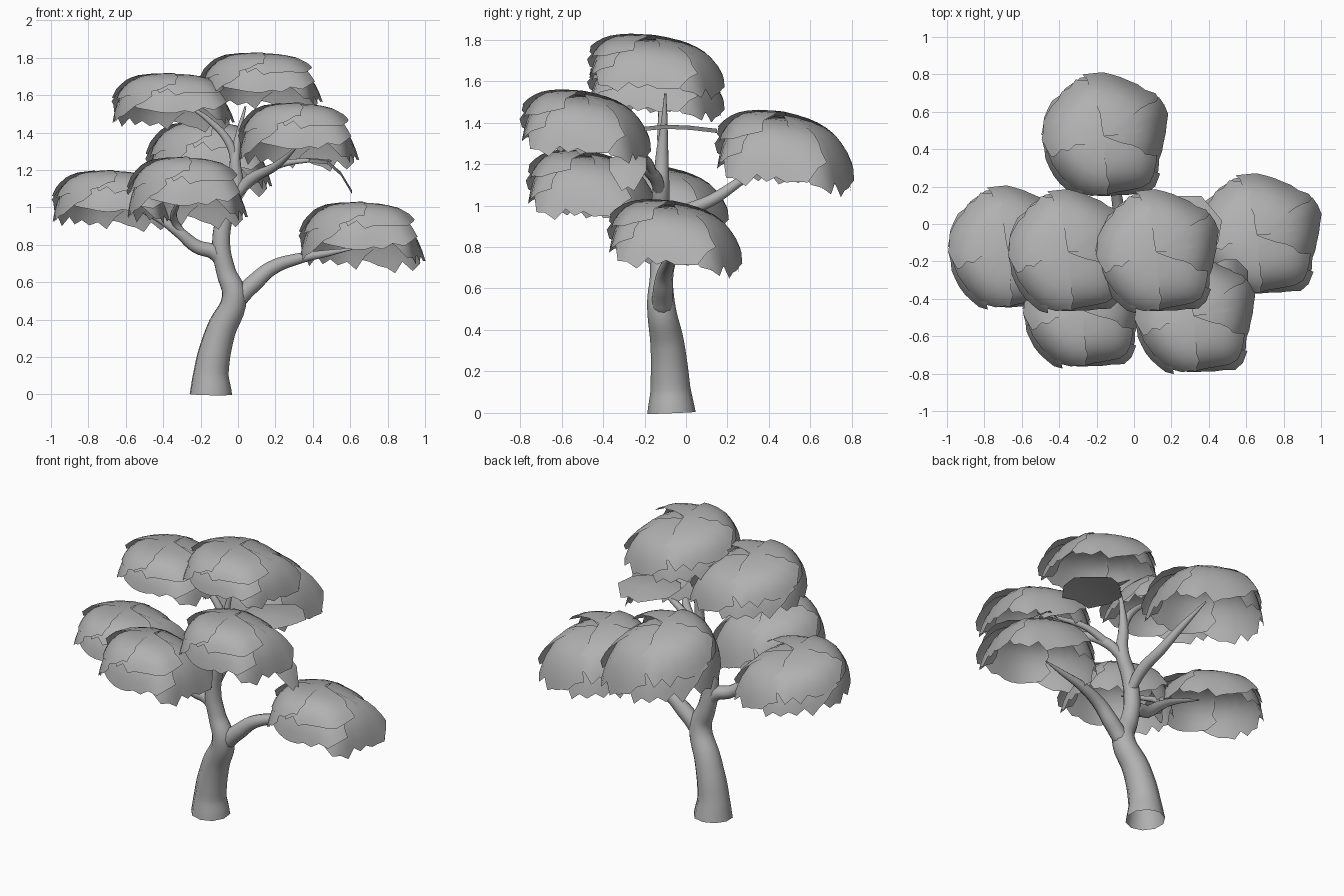
import bpy, bmesh, math, random

if "Cube" in bpy.data.objects:
    bpy.data.objects.remove(bpy.data.objects["Cube"])

# Mid grey for the whole tree
grey = bpy.data.materials.new("tree_grey")
grey.diffuse_color = (.44, .44, .44, 1)
grey.use_nodes = True
grey.node_tree.nodes["Principled BSDF"].inputs["Base Color"].default_value = grey.diffuse_color


def limb(name, pts):
    """Tapered round limb through (x, y, z, radius) points."""
    cu = bpy.data.curves.new(name, 'CURVE')
    cu.dimensions = '3D'
    cu.bevel_depth = 1.0
    cu.bevel_resolution = 3
    cu.resolution_u = 6
    cu.materials.append(grey)
    sp = cu.splines.new('BEZIER')
    sp.bezier_points.add(len(pts) - 1)
    for bp, (x, y, z, r) in zip(sp.bezier_points, pts):
        bp.co = (x, y, z)
        bp.radius = r
        bp.handle_left_type = bp.handle_right_type = 'AUTO'
    ob = bpy.data.objects.new(name, cu)
    bpy.context.collection.objects.link(ob)


# Trunk and limbs
limb("trunk", [(-.145, -.07, 0, .117), (-.143, -.075, .12, .096), (-.095, -.09, .33, .082),
               (-.02, -.12, .52, .068), (-.065, -.12, .66, .054), (-.09, -.125, .8, .05),
               (-.07, -.125, .95, .046), (-.01, -.12, 1.1, .04), (-.015, -.115, 1.25, .03),
               (.005, -.105, 1.4, .016), (.04, -.1, 1.54, .005)])
limb("right_branch", [(-.055, -.11, .42, .03), (.01, -.115, .52, .05), (.09, -.11, .6, .048),
                      (.18, -.1, .675, .04), (.32, -.08, .725, .03), (.48, -.07, .755, .018),
                      (.62, -.06, .78, .004)])
limb("left_branch", [(-.07, -.12, .68, .04), (-.12, -.125, .755, .043), (-.22, -.14, .79, .038),
                     (-.32, -.16, .87, .03), (-.44, -.17, .95, .02), (-.62, -.15, 1.02, .004)])
limb("front_left_branch", [(-.28, -.15, .84, .02), (-.34, -.2, .93, .02),
                           (-.33, -.32, 1.0, .014), (-.29, -.46, 1.06, .004)])
limb("back_branch", [(-.075, -.12, .87, .03), (-.075, -.02, .96, .034), (-.09, .13, 1.03, .03),
                     (-.12, .28, 1.13, .022), (-.16, .46, 1.24, .005)])
limb("upper_left_branch", [(-.015, -.115, 1.2, .022), (-.04, -.115, 1.33, .024),
                           (-.16, -.12, 1.47, .016), (-.3, -.14, 1.56, .004)])
limb("upper_right_branch", [(-.02, -.12, 1.06, .03), (.07, -.16, 1.15, .032),
                            (.2, -.28, 1.22, .022), (.33, -.48, 1.34, .004)])
limb("upper_right_twig", [(.07, -.16, 1.15, .026), (.2, -.19, 1.22, .02),
                          (.36, -.25, 1.25, .013), (.5, -.28, 1.25, .004)])

# Dome section of a leaf sheet: (radius, height), unit sized
SECTION = [(.0, 1.0), (.3, .97), (.54, .9), (.72, .77), (.84, .57), (.91, .35), (.95, .14), (.98, -.1)]
# Corners of the squarish outline: (angle, how far it stands out)
CORNERS = [(34, .15), (-47, .17), (112, .07), (250, .03)]


def sample(v):
    f = v * (len(SECTION) - 1)
    i = min(int(f), len(SECTION) - 2)
    a, b = SECTION[i], SECTION[i + 1]
    t = f - i
    return a[0] + (b[0] - a[0]) * t, a[1] + (b[1] - a[1]) * t


def outline(a):
    k = 1.0
    for deg, amount in CORNERS:
        d = (math.degrees(a) - deg + 180) % 360 - 180
        k += amount * math.exp(-(d / 17) ** 2)
    return k


def leaf_sheet(bm, rng, mid, span, scale, lift, reach):
    """One bent sheet of the dome: torn rim, straightish chord so its ends stand out."""
    nu, nv = 12, 7
    rows = []
    for i in range(nu + 1):
        u = i / nu - .5
        end = reach * (1 - .05 * (i % 2) - rng.uniform(0, .1) - .25 * (2 * abs(u)) ** 3)
        row = []
        for j in range(nv + 1):
            v = end * j / nv
            r, h = sample(v)
            a = mid + u * span + (rng.uniform(-.06, .06) if i in (0, nu) else 0)
            # pinwheel overlap: one side edge in, the other out
            k = scale + (.12 * u + .09 * (2 * u) ** 2) * v
            k *= 1 + (outline(a) - 1) * v
            row.append(bm.verts.new((r * k * math.cos(a), r * k * math.sin(a),
                                     h * .96 + lift + .16 * u * v)))
        rows.append(row)
    for i in range(nu):
        for j in range(nv):
            bm.faces.new((rows[i][j], rows[i][j + 1], rows[i + 1][j + 1], rows[i + 1][j]))


def finish(bm, name):
    for f in bm.faces:
        f.smooth = True
    me = bpy.data.meshes.new(name)
    bm.to_mesh(me)
    bm.free()
    me.materials.append(grey)
    return me


def clump_mesh(seed):
    """Umbrella of overlapping sheets, open underneath, sagging to the back."""
    rng = random.Random(seed)
    bm = bmesh.new()
    for k in range(5):
        leaf_sheet(bm, rng, math.radians(72 * k - 15), math.radians(102),
                   .97 + rng.uniform(-.02, .03), rng.uniform(-.05, .0), 1.0)
    # shorter upper sheets over the front left
    for deg, reach in ((150, .8), (225, .75), (290, .7)):
        leaf_sheet(bm, rng, math.radians(deg), math.radians(100), 1.02, .05, reach)
    bmesh.ops.remove_doubles(bm, verts=bm.verts, dist=.0001)
    for v in bm.verts:
        v.co.z -= .15 * v.co.y + .05 * v.co.x
    return finish(bm, "leaf_clump")


# Foliage: name, centre x, centre y, radius x, radius y, rim z, top z
CLUMPS = [
    ("top_leaves", .12, -.15, .335, .34, 1.57, 1.82),
    ("upper_left_leaves", -.35, -.15, .335, .34, 1.46, 1.71),
    ("upper_right_leaves", .32, -.49, .33, .325, 1.26, 1.55),
    ("left_leaves", -.675, -.13, .33, .34, .93, 1.19),
    ("front_left_leaves", -.275, -.46, .33, .325, .955, 1.26),
    ("right_leaves", .66, -.06, .345, .335, .72, 1.02),
    ("back_leaves", -.16, .47, .345, .345, 1.12, 1.45),
]
shared = clump_mesh(4)
for name, x, y, rx, ry, z0, z1 in CLUMPS:
    ob = bpy.data.objects.new(name, shared)
    ob.location = (x, y, z0)
    ob.scale = (rx, ry, z1 - z0)
    bpy.context.collection.objects.link(ob)


def stray_leaf(name, path, across):
    """Single bent leaf: a path of (x, y, z, half width) swept sideways."""
    bm = bmesh.new()
    rows = [[bm.verts.new((x + s * w * across[0], y + s * w * across[1], z - .02 * s * s))
             for s in (-1, 0, 1)] for x, y, z, w in path]
    for a, b in zip(rows, rows[1:]):
        for i in (0, 1):
            bm.faces.new((a[i], a[i + 1], b[i + 1], b[i]))
    bpy.context.collection.objects.link(bpy.data.objects.new(name, finish(bm, name)))


# Loose leaves behind and below the upper right clump
stray_leaf("flat_leaf", [(.28, -.2, 1.38, .1), (.28, -.1, 1.39, .17), (.29, .02, 1.385, .18),
                         (.3, .15, 1.37, .06)], (1, 0))
stray_leaf("hanging_leaf", [(.38, -.27, 1.26, .03), (.48, -.28, 1.25, .09), (.55, -.28, 1.19, .09),
                            (.61, -.28, 1.09, .03)], (0, 1))
